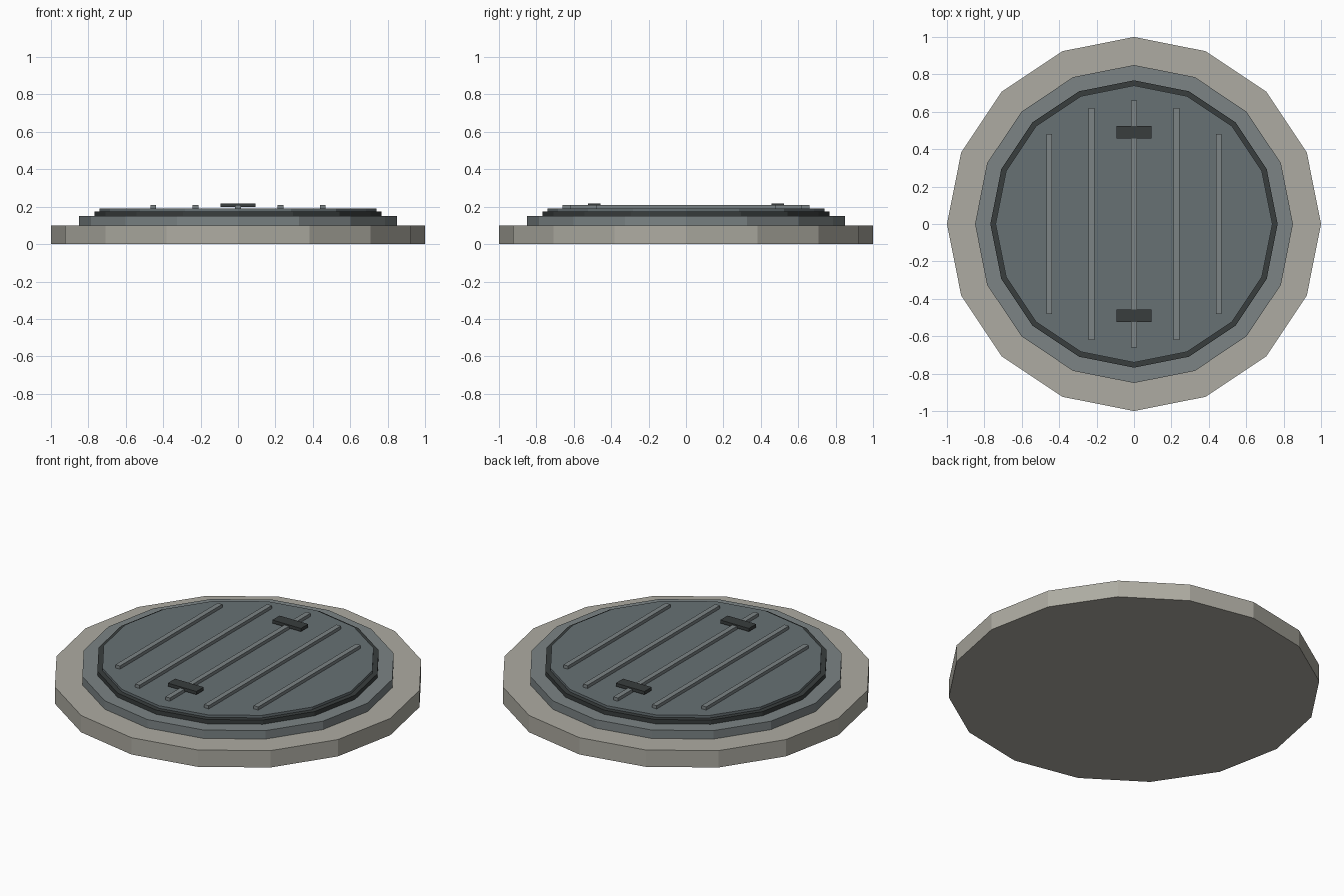
import bpy
from math import pi

if "Cube" in bpy.data.objects:
    bpy.data.objects.remove(bpy.data.objects["Cube"])

SIDES = 16


def material(name, rgb):
    m = bpy.data.materials.new(name)
    m.diffuse_color = (*rgb, 1)
    m.use_nodes = True
    m.node_tree.nodes["Principled BSDF"].inputs["Base Color"].default_value = m.diffuse_color
    return m


concrete = material("concrete", (0.42, 0.41, 0.36))
steel = material("steel", (0.20, 0.23, 0.235))
plate = material("plate", (0.135, 0.165, 0.175))
dark = material("dark_metal", (0.04, 0.047, 0.047))


def disc(name, radius, z0, z1, mat):
    # Blender puts the first vertex on an axis, so corners lie on x and y
    bpy.ops.mesh.primitive_cylinder_add(vertices=SIDES, radius=radius, depth=z1 - z0,
                                        location=(0, 0, (z0 + z1) / 2))
    ob = bpy.context.object
    ob.name = name
    ob.data.materials.append(mat)


def box(name, x, y, sx, sy, z0, z1, mat):
    bpy.ops.mesh.primitive_cube_add(size=1, location=(x, y, (z0 + z1) / 2))
    ob = bpy.context.object
    ob.name = name
    ob.scale = (sx, sy, z1 - z0)
    bpy.ops.object.transform_apply(location=False, rotation=False, scale=True)
    ob.data.materials.append(mat)


# Stepped round body
disc("base_collar", 1.0, 0, 0.10, concrete)
disc("frame_ring", 0.85, 0.10, 0.15, steel)
disc("seal_ring", 0.768, 0.15, 0.175, dark)
disc("lid", 0.74, 0.175, 0.19, plate)

# Raised grip ribs, shorter towards the edge
for i, length in enumerate((0.96, 1.24, 1.32, 1.24, 0.96)):
    box(f"rib_{i + 1}", (i - 2) * 0.227, 0, 0.03, length, 0.19, 0.209, steel)

# Lifting handles
for side, y in (("front", -0.49), ("back", 0.49)):
    box(f"{side}_handle", 0, y, 0.188, 0.068, 0.198, 0.217, dark)
